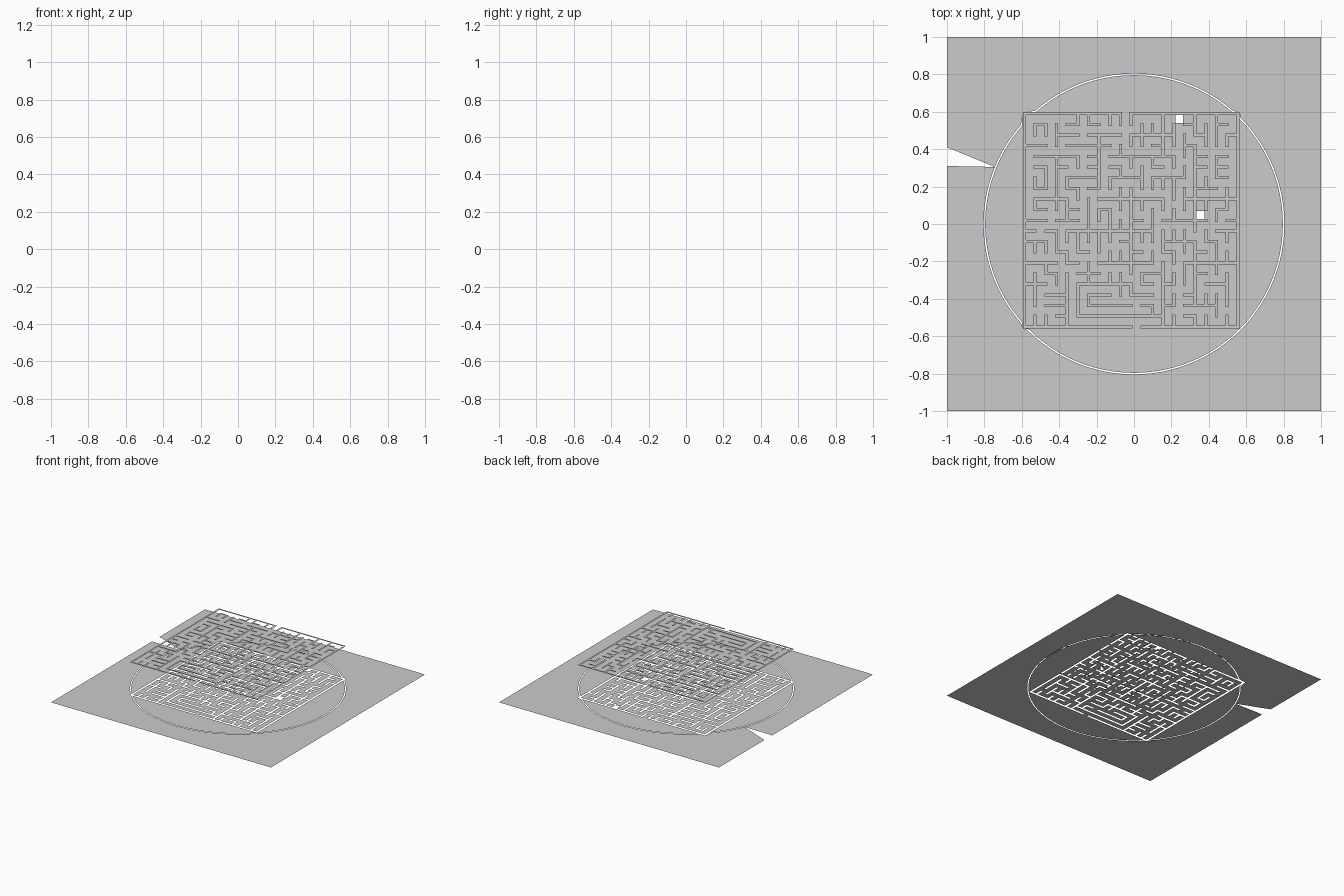
import bpy, random
from math import atan2, cos, sin, pi

if "Cube" in bpy.data.objects:
    bpy.data.objects.remove(bpy.data.objects["Cube"])

random.seed(4)
N, P, W, TOP = 20, 0.057, 0.016, 0.27      # maze cells, pitch, wall width, wall height
CX, CY = -0.015, 0.02                      # maze centre
HALF = N * P / 2


def mesh_object(name, verts, faces):
    me = bpy.data.meshes.new(name)
    me.from_pydata(verts, [], faces)
    ob = bpy.data.objects.new(name, me)
    bpy.context.collection.objects.link(ob)
    return ob


# Main wall runs: {line number: [(start, end), ...]}, rows counted from the back
rows = {0: [(0, 9), (10, 20)], 2: [(3, 5), (11, 13)], 3: [(0, 2)],
        4: [(1, 5), (10, 13)], 6: [(4, 7), (9, 11), (12, 15)], 7: [(16, 18)],
        8: [(1, 4), (16, 20)], 11: [(4, 10)], 12: [(0, 2), (13, 16)],
        14: [(0, 3), (15, 20)], 16: [(5, 9)], 18: [(6, 10)], 19: [(5, 13)],
        20: [(0, 10), (11, 20)]}
cols = {0: [(0, 20)], 2: [(1, 2), (5, 7)], 3: [(4, 9), (11, 13)], 4: [(15, 20)],
        5: [(16, 19)], 7: [(3, 6)], 10: [(8, 14)], 13: [(0, 4), (15, 20)],
        16: [(3, 11), (12, 18)], 18: [(0, 3), (4, 6)], 19: [(15, 17)],
        20: [(0, 20)]}

# Fine grid: even indices are wall lines, odd indices are passages
wall, posts = set(), set()


def add_run(a, b):
    (i0, j0), (i1, j1) = a, b
    for i in range(2 * i0, 2 * i1 + 1):
        for j in range(2 * j0, 2 * j1 + 1):
            wall.add((i, j))
            if i % 2 == 0 and j % 2 == 0:
                posts.add((i // 2, j // 2))


for j, runs in rows.items():
    for a, b in runs:
        add_run((a, j), (b, j))
for i, runs in cols.items():
    for a, b in runs:
        add_run((i, a), (i, b))

# Short spurs grow from the main runs until every post is joined
free = [(i, j) for i in range(N + 1) for j in range(N + 1) if (i, j) not in posts]
while free:
    random.shuffle(free)
    for i, j in free:
        near = [q for q in ((i + 1, j), (i - 1, j), (i, j + 1), (i, j - 1)) if q in posts]
        if near:
            q = random.choice(near)
            add_run(min((i, j), q), max((i, j), q))
            break
    free = [p for p in free if p not in posts]


def edge(k):
    return -HALF + (k // 2) * P + (W / 2 if k % 2 else -W / 2)


def sheet(name, cells, z):
    index, verts, faces = {}, [], []
    for i, j in sorted(cells):
        f = []
        for c in ((i, j + 1), (i + 1, j + 1), (i + 1, j), (i, j)):
            if c not in index:
                index[c] = len(verts)
                verts.append((CX + edge(c[0]), CY - edge(c[1]), z))
            f.append(index[c])
        faces.append(f)
    return mesh_object(name, verts, faces)


# Raised wall tops, and the floor between them with two open pits
grid = {(i, j) for i in range(2 * N + 1) for j in range(2 * N + 1)}
pits = {(29, 1), (33, 19)}
sheet("maze_wall_tops", wall, TOP)
sheet("maze_floor", grid - wall - pits, 0)

# Surrounding ground: rays from the maze border, across the ring slot, to the square edge
H = HALF + W / 2
x0, x1, y0, y1 = CX - H, CX + H, CY - H, CY + H


def reach(t, xa, xb, ya, yb):
    c, s = cos(t), sin(t)
    return min((xb if c > 0 else xa) / c if abs(c) > 1e-9 else 9,
               (yb if s > 0 else ya) / s if abs(s) > 1e-9 else 9)


notch_a, notch_b = atan2(0.41, -1), atan2(0.31, -1)
angles = [-pi + 2 * pi * k / 96 for k in range(96)]
angles = [t for t in angles if not notch_a - 0.01 < t < notch_b + 0.01]
angles += [notch_a, notch_b]
angles += [atan2(y, x) for x, y in ((x0, y0), (x0, y1), (x1, y0), (x1, y1))]
angles += [pi / 4 + k * pi / 2 + 1e-5 for k in (-2, -1, 0, 1)]
angles = sorted(set(angles))
verts = []
for t in angles:
    rm = reach(t, x0, x1, y0, y1)
    for r in (rm, max(rm, 0.796), max(rm, 0.804), reach(t, -1, 1, -1, 1)):
        verts.append((r * cos(t), r * sin(t), 0))
inner, outer, n = [], [], len(angles)
for k in range(n):
    a, b = 4 * k, 4 * ((k + 1) % n)
    inner.append((a, a + 1, b + 1, b))
    if angles[k] == notch_a:               # wedge missing at the left edge
        outer.append((a + 2, b + 3, b + 2))
    else:
        outer.append((a + 2, a + 3, b + 3, b + 2))
# The wedge keeps the triangle running along its straight front side
for k in range(n):
    if angles[k] == notch_a:
        a, b = 4 * k, 4 * (k + 1)
mesh_object("inner_ground", verts, inner)
mesh_object("outer_ground", verts, outer)
for name in ("inner_ground", "outer_ground"):
    me = bpy.data.objects[name].data
    used = {v for p in me.polygons for v in p.vertices}
    import bmesh
    bm = bmesh.new()
    bm.from_mesh(me)
    bmesh.ops.delete(bm, geom=[v for v in bm.verts if v.index not in used], context='VERTS')
    bmesh.ops.remove_doubles(bm, verts=bm.verts, dist=1e-4)
    bm.to_mesh(me)
    bm.free()
